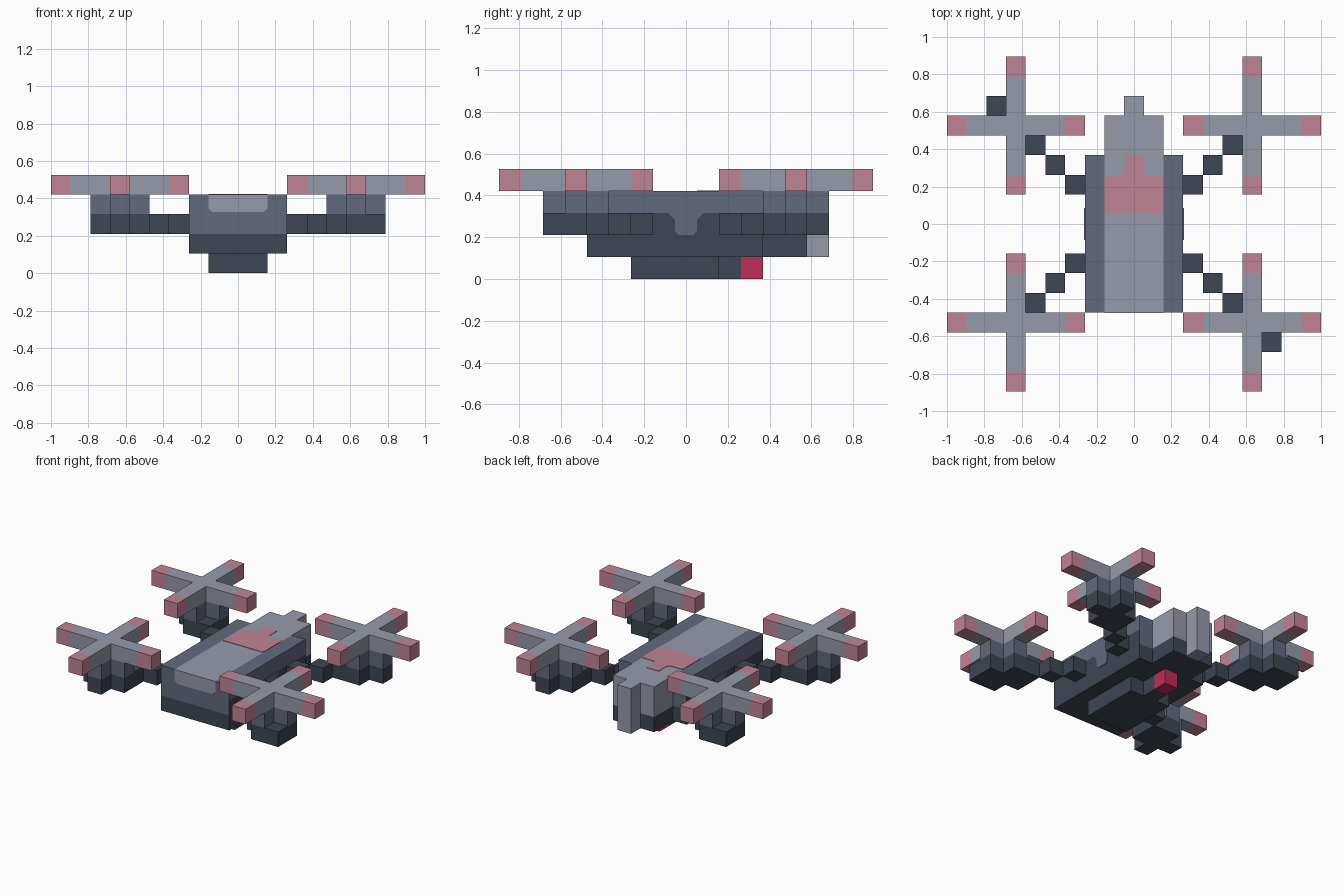
import bpy, bmesh
from mathutils import Vector

if "Cube" in bpy.data.objects:
    bpy.data.objects.remove(bpy.data.objects["Cube"])

U = 2 / 19  # one block


def material(name, rgb):
    lin = [((c / 255 + 0.055) / 1.055) ** 2.4 for c in rgb]
    m = bpy.data.materials.new(name)
    m.use_nodes = True
    m.diffuse_color = (*lin, 1)
    bsdf = m.node_tree.nodes["Principled BSDF"]
    bsdf.inputs["Base Color"].default_value = (*lin, 1)
    bsdf.inputs["Roughness"].default_value = 0.8
    return m


LIGHT = material("light_grey", (150, 155, 171))
MID = material("slate_grey", (99, 106, 126))
DARK = material("dark_slate", (61, 70, 83))
PINK = material("dusty_pink", (192, 132, 150))
RED = material("crimson", (192, 46, 88))


def prism(name, outline, base, depth, mat):
    """Extrude a flat outline, given in blocks, from base along depth."""
    bm = bmesh.new()
    off = Vector(depth)
    face = bm.faces.new([bm.verts.new((Vector(p) + Vector(base)) * U) for p in outline])
    ext = bmesh.ops.extrude_face_region(bm, geom=[face])
    verts = [v for v in ext["geom"] if isinstance(v, bmesh.types.BMVert)]
    bmesh.ops.translate(bm, vec=off * U, verts=verts)
    bmesh.ops.recalc_face_normals(bm, faces=bm.faces)
    mesh = bpy.data.meshes.new(name)
    bm.to_mesh(mesh)
    bm.free()
    mesh.materials.append(mat)
    obj = bpy.data.objects.new(name, mesh)
    bpy.context.collection.objects.link(obj)
    return obj


def box(name, xs, ys, zs, mat):
    """Box filling the inclusive block ranges; blocks are centred in x and y."""
    x0, x1, y0, y1 = xs[0] - .5, xs[1] + .5, ys[0] - .5, ys[1] + .5
    outline = [(x0, y0, 0), (x1, y0, 0), (x1, y1, 0), (x0, y1, 0)]
    return prism(name, outline, (0, 0, zs[0]), (0, 0, zs[1] + 1 - zs[0]), mat)


def cross(name, x, y, z, reach, mat):
    """Plus-shaped block, one block thick."""
    r, h = reach + .5, .5
    outline = [(r, -h), (r, h), (h, h), (h, r), (-h, r), (-h, h),
               (-r, h), (-r, -h), (-h, -h), (-h, -r), (h, -r), (h, -h)]
    return prism(name, [(a, b, 0) for a, b in outline], (x, y, z), (0, 0, 1), mat)


def recolour(obj, mat, rule):
    obj.data.materials.append(mat)
    for f in obj.data.polygons:
        if rule(f.normal):
            f.material_index = 1


# Hull: belly, lower hull, middle band with dark flanks, top deck and side rails
box("belly", (-1, 1), (-2, 1), (0, 0), DARK)
box("belly_neck", (0, 0), (2, 2), (0, 0), DARK)
box("belly_lamp", (0, 0), (3, 3), (0, 0), RED)
box("lower_hull", (-2, 2), (-4, 3), (1, 1), DARK)
band = box("middle_hull", (-2, 2), (-4, 3), (2, 2), MID)
recolour(band, DARK, lambda n: abs(n.x) > .5)
deck = box("top_deck", (-1, 1), (-4, 3), (3, 3), LIGHT)
recolour(deck, MID, lambda n: n.y < -.5)

# Tail block and upright tail post
box("tail_base", (-1, 1), (4, 5), (1, 1), DARK)
box("tail_block", (-1, 1), (4, 5), (2, 3), LIGHT)
box("tail_post", (0, 0), (6, 6), (1, 3), LIGHT)

# Thin painted panels: nose, deck marking, flank notches
nose = [(-1.5, 4), (-1.5, 3.3), (-1.3, 3.1), (1.3, 3.1), (1.5, 3.3), (1.5, 4)]
prism("nose_panel", [(a, 0, b) for a, b in nose], (0, -4.5, 0), (0, -.03, 0), LIGHT)
mark = [(-1.45, .5), (1.45, .5), (1.55, .7), (1.55, 2.3), (1.45, 2.5), (.6, 2.5),
        (.45, 2.65), (.45, 3.5), (-.45, 3.5), (-.45, 2.65), (-.6, 2.5),
        (-1.45, 2.5), (-1.55, 2.3), (-1.55, .7)]
prism("deck_marking", [(max(-1.5, min(1.5, a)), b, 0) for a, b in mark],
      (0, 0, 4), (0, 0, .03), PINK)
notch = [(-.8, 3), (-.5, 2.7), (-.5, 2.2), (-.35, 2), (.35, 2), (.5, 2.2), (.5, 2.7), (.8, 3)]

for sx, side in ((1, "left"), (-1, "right")):
    box(side + "_rail", (2 * sx, 2 * sx), (-4, 3), (3, 3), MID)
    prism(side + "_flank_notch", [(0, a, b) for a, b in notch],
          (2.5 * sx, 0, 0), (.03 * sx, 0, 0), MID)

    for sy, end in ((-1, "front"), (1, "back")):
        tag = f"{end}_{side}_"
        # Stepped diagonal arm
        for i in range(3):
            x, y = (3 + i) * sx, (2 + i) * sy
            box(f"{tag}arm_{i + 1}", (x, x), (y, y), (2, 2), DARK)
        # Motor in two tiers, with an outer foot on one diagonal only
        cx, cy = 6 * sx, 5 * sy
        cross(tag + "motor_base", cx, cy, 2, 1, DARK)
        cross(tag + "motor", cx, cy, 3, 1, MID)
        if sx != sy:
            box(tag + "motor_foot", (7 * sx, 7 * sx), (6 * sy, 6 * sy), (2, 2), DARK)
        # Rotor with coloured tips
        cross(tag + "rotor", cx, cy, 4, 2, LIGHT)
        for i, (dx, dy) in enumerate(((3, 0), (-3, 0), (0, 3), (0, -3))):
            x, y = cx + dx, cy + dy
            box(f"{tag}rotor_tip_{i + 1}", (x, x), (y, y), (4, 4), PINK)
